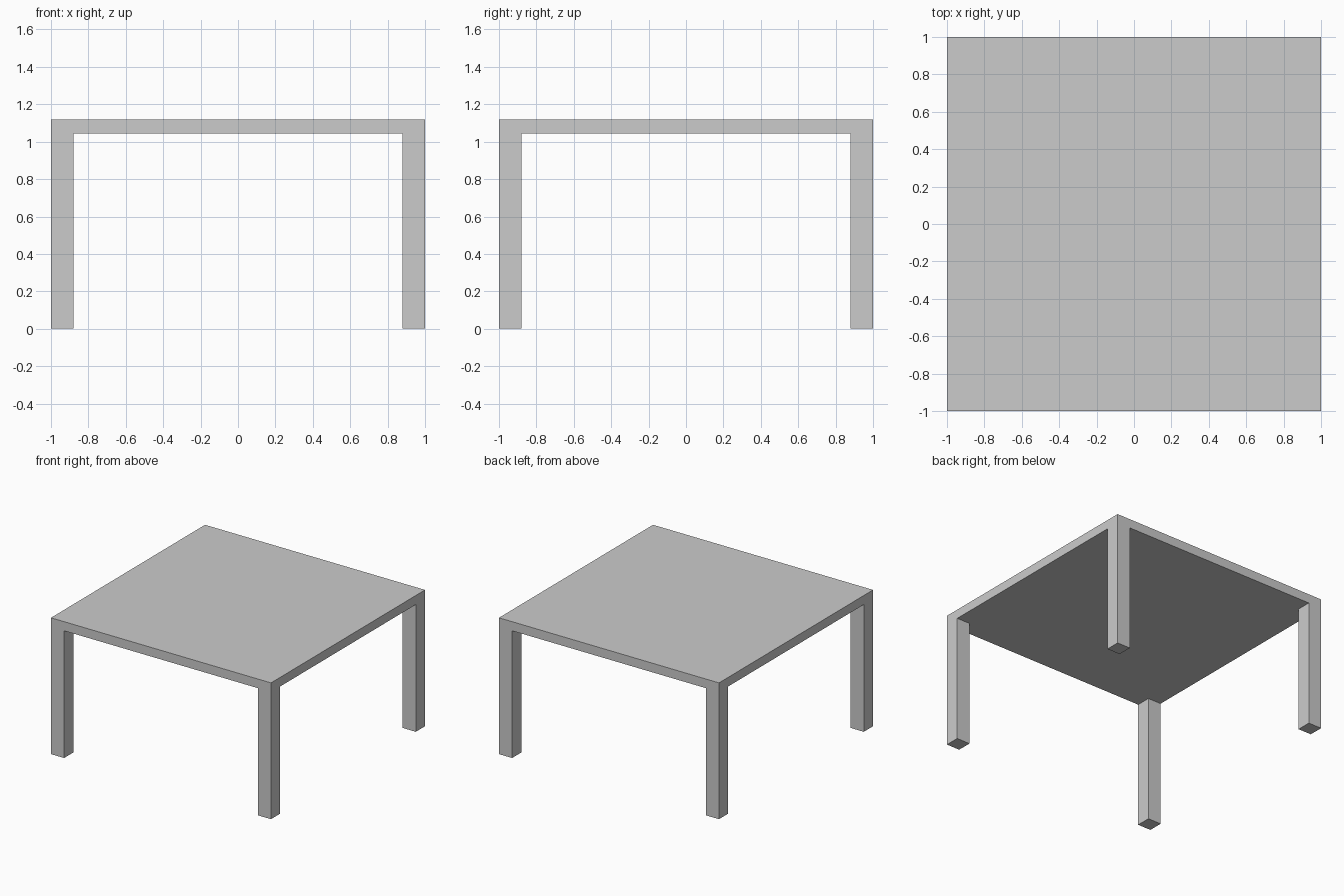
import bpy
import bmesh
from mathutils import Matrix, Vector

if "Cube" in bpy.data.objects:
    bpy.data.objects.remove(bpy.data.objects["Cube"])

HALF = 1.0        # half width of the square top
HEIGHT = 1.12     # overall height
UNDERSIDE = 1.045 # bottom of the slab
LEG = 0.12        # leg width

bm = bmesh.new()

# Square top slab
thick = HEIGHT - UNDERSIDE
bmesh.ops.create_cube(
    bm, size=1.0,
    matrix=Matrix.Translation((0, 0, UNDERSIDE + thick / 2))
    @ Matrix.Diagonal((2 * HALF, 2 * HALF, thick, 1)))

# Cut lines that mark out the leg squares
inner = HALF - LEG
for axis in (Vector((1, 0, 0)), Vector((0, 1, 0))):
    for side in (-1, 1):
        bmesh.ops.bisect_plane(
            bm, geom=bm.verts[:] + bm.edges[:] + bm.faces[:],
            plane_co=axis * inner * side, plane_no=axis)

# Four legs pulled down from the corner squares, flush with the slab edges
bm.normal_update()
corners = []
for f in bm.faces:
    c = f.calc_center_median()
    if f.normal.z < -0.9 and abs(c.x) > inner and abs(c.y) > inner:
        corners.append(f)
ext = bmesh.ops.extrude_face_region(bm, geom=corners)
feet = [g for g in ext["geom"] if isinstance(g, bmesh.types.BMVert)]
for v in feet:
    v.co.z = 0.0

bmesh.ops.recalc_face_normals(bm, faces=bm.faces[:])

mesh = bpy.data.meshes.new("table")
bm.to_mesh(mesh)
bm.free()
table = bpy.data.objects.new("table", mesh)
bpy.context.collection.objects.link(table)
